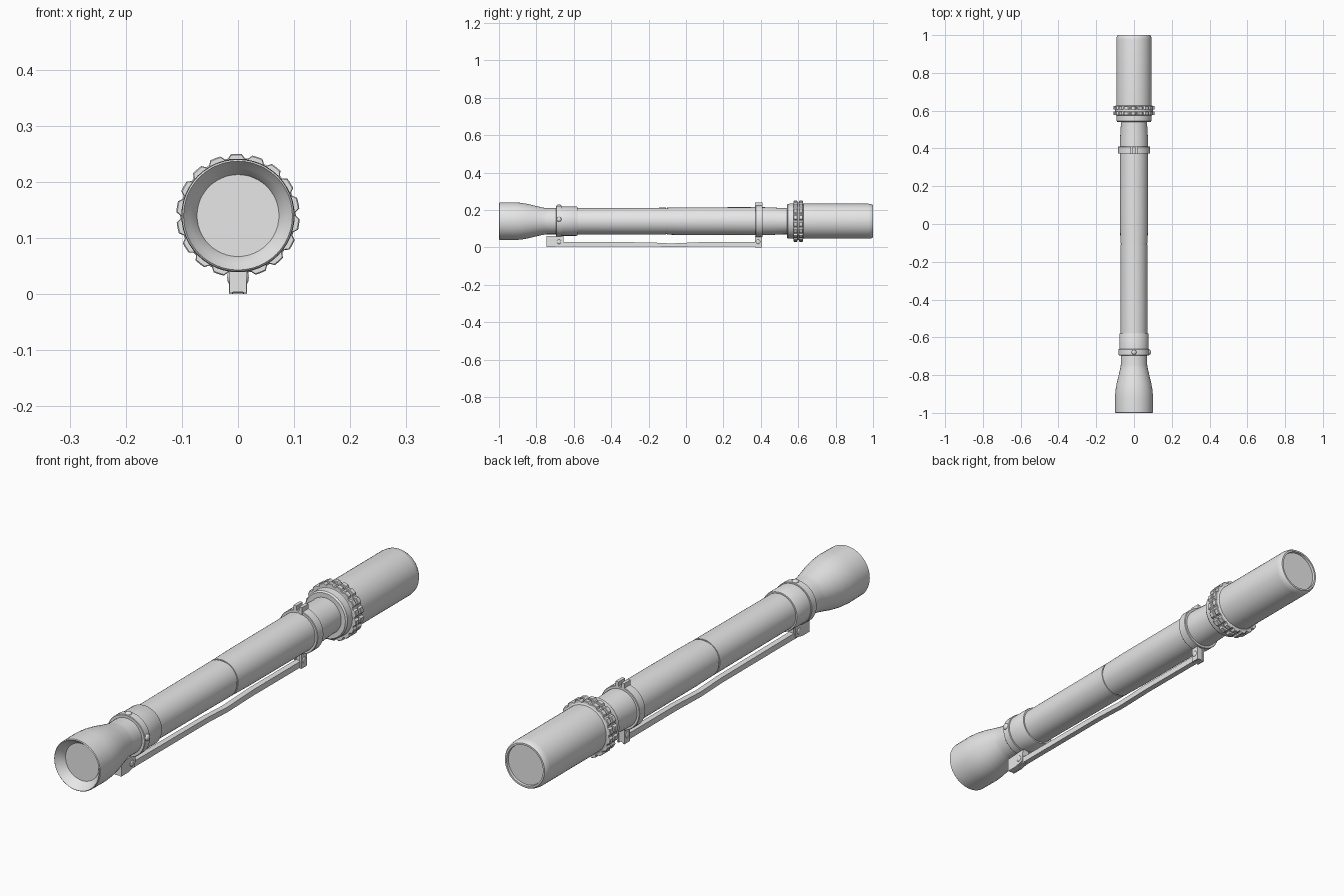
import bpy, bmesh
from math import pi, sin, cos, radians
from mathutils import Vector, Matrix

if "Cube" in bpy.data.objects:
    bpy.data.objects.remove(bpy.data.objects["Cube"], do_unlink=True)

AXIS = 0.14   # height of the tube's centre line
SIDES = 48

grey = bpy.data.materials.new("plain grey")
grey.use_nodes = True
grey.diffuse_color = (0.8, 0.8, 0.8, 1)
grey.node_tree.nodes["Principled BSDF"].inputs["Base Color"].default_value = (0.8, 0.8, 0.8, 1)


def finish(bm, name, angle=30):
    bmesh.ops.recalc_face_normals(bm, faces=bm.faces)
    mesh = bpy.data.meshes.new(name)
    bm.to_mesh(mesh)
    bm.free()
    mesh.materials.append(grey)
    mesh.polygons.foreach_set("use_smooth", [True] * len(mesh.polygons))
    mesh.set_sharp_from_angle(angle=radians(angle))
    obj = bpy.data.objects.new(name, mesh)
    bpy.context.collection.objects.link(obj)
    return obj


def lathe(name, profile, radius_rule=None, sides=SIDES):
    """Turn (y, radius) points around the tube axis and cap both ends."""
    bm = bmesh.new()
    rings = []
    for y, r in profile:
        ring = []
        for i in range(sides):
            a = 2 * pi * i / sides
            rr = radius_rule(i, r) if radius_rule else r
            ring.append(bm.verts.new((rr * cos(a), y, AXIS + rr * sin(a))))
        rings.append(ring)
    for a, b in zip(rings, rings[1:]):
        for i in range(sides):
            j = (i + 1) % sides
            bm.faces.new((a[i], a[j], b[j], b[i]))
    bm.faces.new(rings[0])
    bm.faces.new(rings[-1])
    return finish(bm, name)


def plate(name, outline, x0, x1):
    """Extrude a (y, z) outline sideways from x0 to x1."""
    bm = bmesh.new()
    face = bm.faces.new([bm.verts.new((x0, y, z)) for y, z in outline])
    new = bmesh.ops.extrude_face_region(bm, geom=[face])["geom"]
    bmesh.ops.translate(bm, vec=(x1 - x0, 0, 0),
                        verts=[v for v in new if isinstance(v, bmesh.types.BMVert)])
    return finish(bm, name)


def box(y0, y1, z0, z1):
    return [(y0, z0), (y1, z0), (y1, z1), (y0, z1)]


def screw(name, centre, direction, r=0.013, flat=0.6):
    bm = bmesh.new()
    turn = Vector((0, 0, 1)).rotation_difference(Vector(direction)).to_matrix().to_4x4()
    bmesh.ops.create_uvsphere(bm, u_segments=16, v_segments=8, radius=r,
                              matrix=Matrix.Translation(centre) @ turn @ Matrix.Diagonal((1, 1, flat, 1)))
    return finish(bm, name, 60)


# Flared front bell with a recessed lens
lathe("front_bell", [(-0.965, 0.073), (-0.972, 0.076), (-0.985, 0.086), (-0.997, 0.095),
                     (-1.0, 0.097), (-0.997, 0.1), (-0.92, 0.101), (-0.88, 0.098),
                     (-0.84, 0.091), (-0.80, 0.081), (-0.76, 0.072), (-0.745, 0.07), (-0.68, 0.07)])

# Main tube in two lengths, with a narrow seam between
lathe("front_tube", [(-0.7, 0.07), (-0.108, 0.072)])
lathe("tube_seam", [(-0.115, 0.069), (-0.095, 0.069)])
lathe("rear_tube", [(-0.102, 0.072), (0.0, 0.074), (0.4, 0.075), (0.45, 0.074),
                    (0.52, 0.07), (0.56, 0.07)])

# Front sleeve and screw band
lathe("front_sleeve", [(-0.67, 0.078), (-0.585, 0.078), (-0.58, 0.076)])
lathe("front_band", [(-0.695, 0.080), (-0.693, 0.082), (-0.664, 0.082), (-0.662, 0.080)])
screw("top_screw", (0, -0.679, AXIS + 0.082), (0, 0, 1))
screw("left_screw", (0.082, -0.679, AXIS + 0.01), (1, 0, 0))

# Rear clamp band with its split ears
lathe("rear_clamp", [(0.372, 0.083), (0.374, 0.085), (0.408, 0.085), (0.41, 0.083)])
for side, tag in ((1, "left"), (-1, "right")):
    plate("clamp_ear_" + tag, box(0.37, 0.41, 0.21, 0.241), side * 0.006, side * 0.019)

# Rear barrel
lathe("rear_barrel", [(0.54, 0.066), (0.54, 0.088), (0.546, 0.093), (0.575, 0.094),
                      (0.578, 0.1), (0.625, 0.1), (0.628, 0.0935), (0.975, 0.0935),
                      (0.992, 0.091), (1.0, 0.086), (1.0, 0.079), (0.99, 0.078)])


# Pair of notched grip rings
def notch(i, r):
    return r - 0.007 if i % 6 in (0, 1) else r


for tag, y in (("front", 0.576), ("rear", 0.605)):
    lathe("grip_ring_" + tag, [(y, 0.108), (y + 0.002, 0.11), (y + 0.018, 0.11), (y + 0.02, 0.108)],
          notch, sides=108)

# Long switch bar below the tube, dipping slightly in the middle
plate("switch_bar", [(-0.74, 0.006), (-0.2, 0.006), (-0.08, 0.001), (0.08, 0.005), (0.4, 0.004),
                     (0.4, 0.028), (0.08, 0.028), (-0.08, 0.021), (-0.2, 0.027), (-0.74, 0.03)],
      -0.011, 0.011)

# Brackets and pivot pins holding the bar
plate("front_bracket_core", box(-0.745, -0.655, 0.004, 0.062), -0.009, 0.009)
plate("rear_bracket_core", box(0.375, 0.402, 0.004, 0.062), -0.009, 0.009)
for side, tag in ((1, "left"), (-1, "right")):
    plate("front_bracket_" + tag,
          [(-0.745, 0.003), (-0.70, 0.003), (-0.66, 0.012), (-0.655, 0.06), (-0.745, 0.056)],
          side * 0.009, side * 0.015)
    plate("rear_bracket_" + tag, box(0.37, 0.405, 0.0, 0.062), side * 0.009, side * 0.016)
    for end, y in (("front", -0.679), ("rear", 0.386)):
        screw(end + "_pin_" + tag, (side * 0.015, y, 0.03), (side, 0, 0), 0.012, 0.35)
